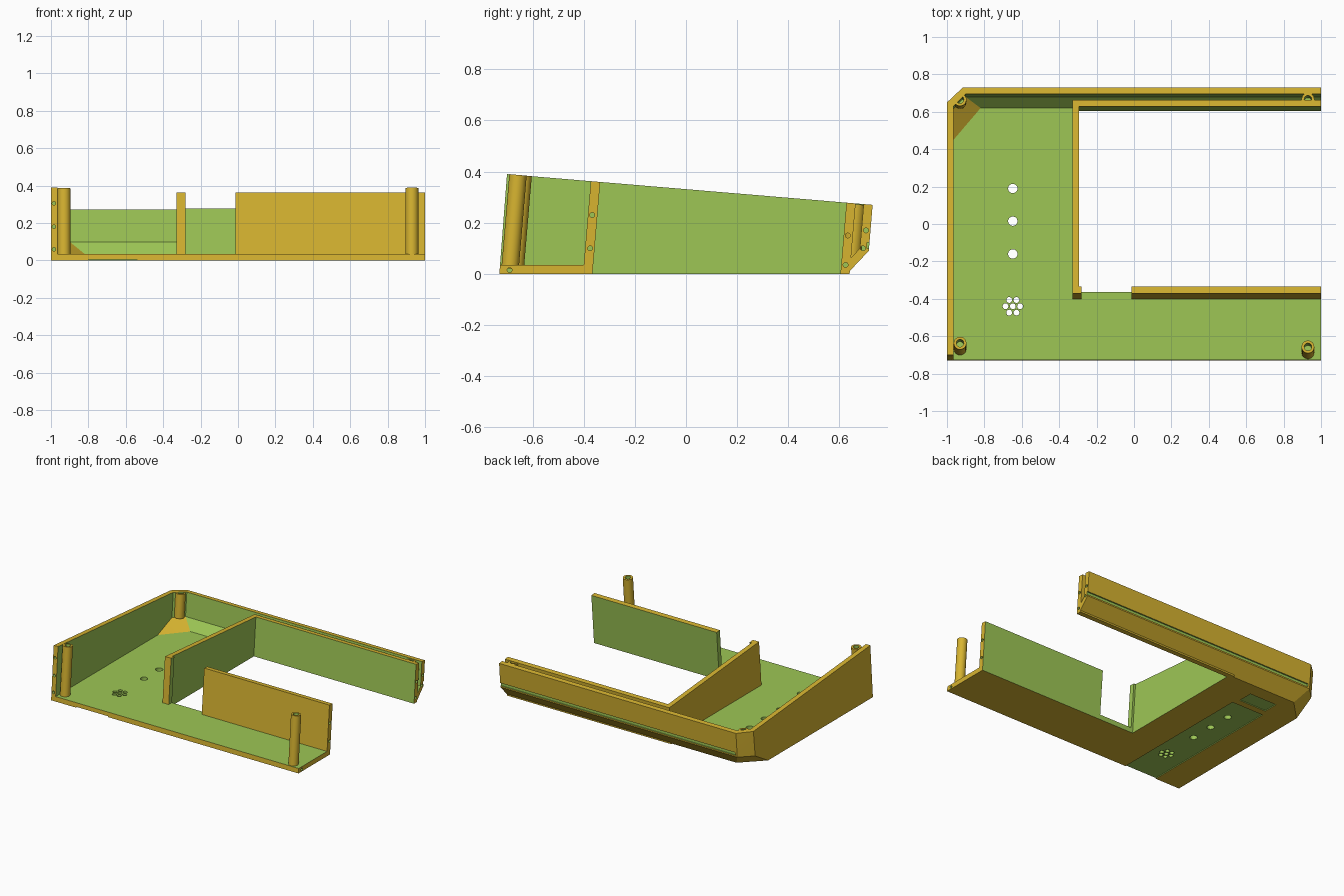
import bpy, bmesh, math
from mathutils import Vector, Matrix

if "Cube" in bpy.data.objects:
    bpy.data.objects.remove(bpy.data.objects["Cube"])

LEAN = 0.085            # walls lean back by this much y per z


def material(name, rgb):
    m = bpy.data.materials.new(name)
    m.diffuse_color = (*rgb, 1)
    m.use_nodes = True
    m.node_tree.nodes["Principled BSDF"].inputs["Base Color"].default_value = m.diffuse_color
    return m


YELLOW = material("yellow_shell", (0.679, 0.456, 0.030))
GREEN = material("green_cut", (0.337, 0.565, 0.091))


def top(y):
    """Height of the sloping top plane."""
    return 0.39 - 0.084 * (y + 0.70)


def make(name, bm, index=0):
    bmesh.ops.recalc_face_normals(bm, faces=bm.faces)
    for f in bm.faces:
        f.material_index = index
    me = bpy.data.meshes.new(name)
    bm.to_mesh(me)
    bm.free()
    ob = bpy.data.objects.new(name, me)
    bpy.context.collection.objects.link(ob)
    me.materials.append(YELLOW)
    me.materials.append(GREEN)
    return ob


def hull(name, pts, index=0):
    bm = bmesh.new()
    for p in pts:
        bm.verts.new(p)
    bmesh.ops.convex_hull(bm, input=bm.verts)
    bmesh.ops.dissolve_limit(bm, angle_limit=0.02, verts=bm.verts, edges=bm.edges)
    return make(name, bm, index)


def leaning_block(name, x0, x1, y0, y1, z0=0.0, z1=None, index=0):
    """Block whose sides lean back; without z1 it ends at the sloping top."""
    pts = []
    for y in (y0, y1):
        zt = z1 if z1 is not None else top(y) / (1 + 0.084 * LEAN)
        for x in (x0, x1):
            for z in (z0, zt):
                pts.append((x, y + LEAN * z, z))
    return hull(name, pts, index)


def rods(name, segments, radius, sides=24, index=1):
    """Cylinders between pairs of points, in one mesh."""
    bm = bmesh.new()
    for a, b in segments:
        a, b = Vector(a), Vector(b)
        rot = (b - a).to_track_quat('Z', 'Y').to_matrix().to_4x4()
        bmesh.ops.create_cone(bm, cap_ends=True, segments=sides,
                              radius1=radius, radius2=radius, depth=(b - a).length,
                              matrix=Matrix.Translation((a + b) / 2) @ rot)
    return make(name, bm, index)


def boolean(ob, other, op='DIFFERENCE'):
    mod = ob.modifiers.new("bool", 'BOOLEAN')
    mod.operation, mod.object, mod.solver = op, other, 'EXACT'
    bpy.context.view_layer.objects.active = ob
    bpy.ops.object.modifier_apply(modifier=mod.name)
    bpy.data.objects.remove(other)


# Outer shell with a chamfered lower back edge and corner
case = hull("case", [
    (-1, -.73, 0), (1, -.73, 0), (1, .63, 0), (-.85, .63, 0), (-1, .48, 0),
    (-1, .63, .09), (-.915, .715, .09), (1, .715, .09),
    (-1, -.70, top(-.70)), (1, -.70, top(-.70)), (1, .73, top(.73)),
    (-.915, .73, top(.73)), (-1, .65, top(.65))])

# Hollow, open at front, right and top; the corner facet stays yellow
cavity = hull("cavity", [
    (-.965, -.9, .035), (1.2, -.9, .035), (1.2, .62, .035),
    (-.82, .62, .035), (-.965, .45, .035),
    (-.965, .615, .1), (-.9, .68, .1), (1.2, .68, .1),
    (-.965, .649, .5), (-.9, .714, .5), (1.2, .714, .5),
    (-.965, -.9, .5), (1.2, -.9, .5)], 1)
for f in cavity.data.polygons:
    if f.normal.x < -.1 and f.normal.y > .1 and f.normal.z < -.1:
        f.material_index = 0
boolean(case, cavity)

# Inner walls around the central bay
for wall in ((-.33, -.25, -.403, .64), (-.33, 1, .58, .64), (-.33, 1, -.403, -.34)):
    boolean(case, leaning_block("inner_wall", *wall), 'UNION')

# Central bay through the floor, then the gap in the front wall
boolean(case, leaning_block("bay", -.295, 1.2, -.366, .604, -.1, .6, 1))
boolean(case, leaning_block("gap", -.28, -.013, -.5, -.3, .035, .6, 1))

# Shallow label recesses below
for x0, x1, y0, y1 in ((-.80, -.54, -.9, .37), (-.78, -.56, .42, .53)):
    boolean(case, hull("recess", [(x, y, z) for x in (x0, x1)
                                  for y in (y0, y1) for z in (-.1, .006)], 1))

# Groove along the back
boolean(case, hull("groove", [(x, y, z) for x in (-.9, 1.2)
                              for y in (.708, .8) for z in (.1, .122)], 1))

# Floor openings: three button holes and a speaker cluster
boolean(case, rods("button_holes", [((-.648, y, -.1), (-.648, y, .1))
                                    for y in (.19, .015, -.16)], .025))
cluster = [(0, 0)] + [(.039 * math.cos(math.radians(60 * i)),
                       .039 * math.sin(math.radians(60 * i))) for i in range(6)]
boolean(case, rods("speaker_holes", [((-.648 + x, -.44 + y, -.1), (-.648 + x, -.44 + y, .1))
                                     for x, y in cluster], .0155))

# Pin holes in the right ends and the front end of the left wall
pins = [(-.69, .015), (-.375, .10), (-.367, .23), (.624, .035),
        (.633, .15), (.692, .10), (.704, .17)]
segs = [((.92, y, z), (1.1, y, z)) for y, z in pins]
segs += [((-.984, -.8, z), (-.984, -.62, z)) for z in (.06, .18, .305)]
boolean(case, rods("pin_holes", segs, .0095))

# Screw posts leaning with the walls
posts = []
for name, x, y, z0, z1 in (("front_left_post", -.93, -.637, .02, .385),
                           ("front_right_post", .93, -.657, .02, .387),
                           ("back_left_post", -.93, .665, .10, .272),
                           ("back_right_post", .93, .667, .06, .272)):
    def at(z):
        return (x, y + LEAN * (z - z1), z)
    post = rods(name, [(at(z0), at(z1))], .034, 32, 0)
    boolean(post, rods("screw_hole", [(at(z1 - .14), at(z1 + .1))], .02))
    posts.append(post)

# Smooth the round parts only
for ob in [case] + posts:
    bpy.ops.object.select_all(action='DESELECT')
    ob.select_set(True)
    bpy.context.view_layer.objects.active = ob
    bpy.ops.object.shade_smooth_by_angle(angle=math.radians(25))
